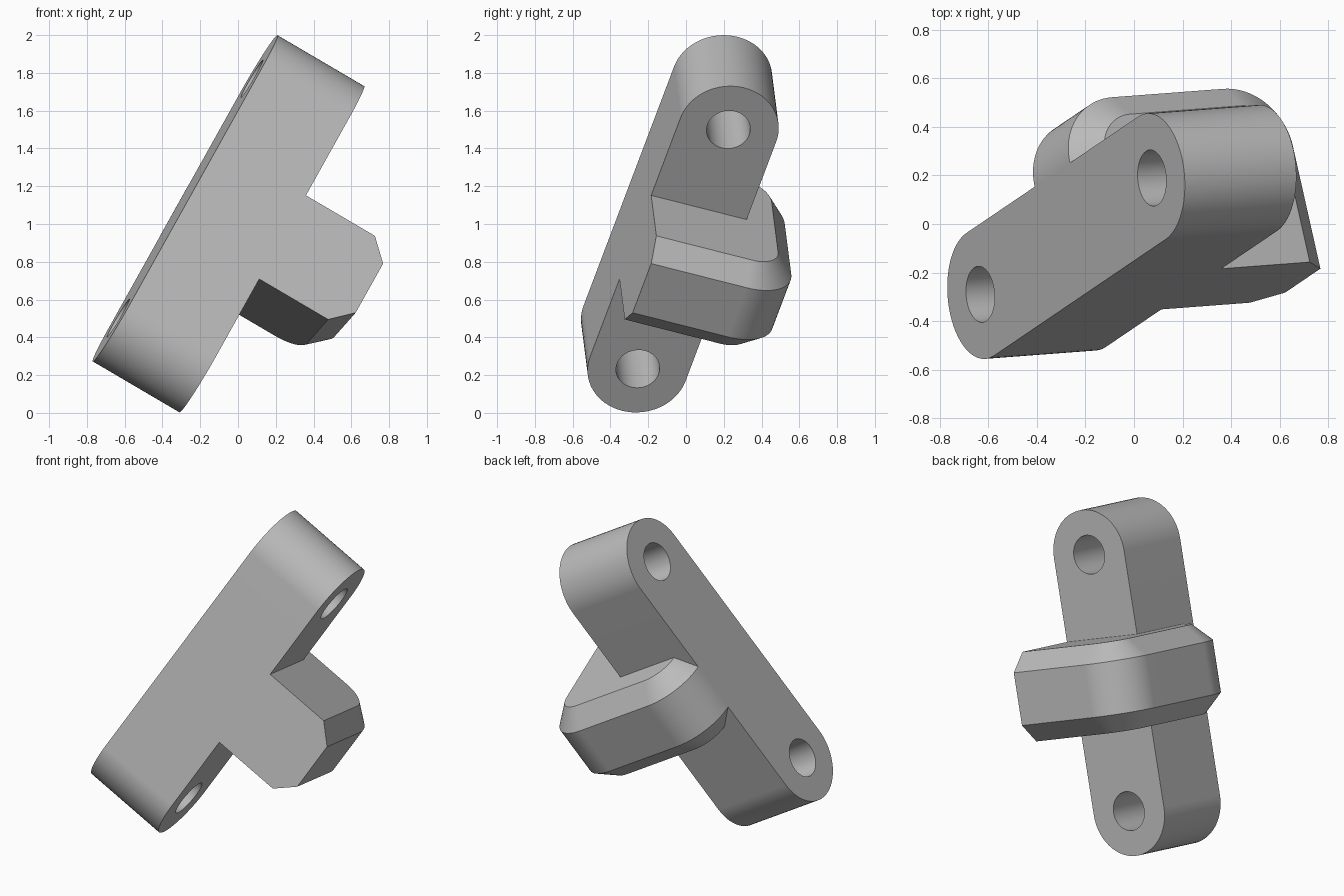
import bpy, bmesh, math
from mathutils import Vector, Matrix

cube = bpy.data.objects.get("Cube")
if cube:
    bpy.data.objects.remove(cube, do_unlink=True)

R = 0.267          # half width of bar, corner radius of the cross block
DEPTH = 4 * R      # full depth of the cross block
THICK = 2 * R      # thickness of the bar
SPAN = 0.764       # hole centre to middle
HOLE = 0.116
CHAMFER = 0.11

grey = bpy.data.materials.new("plain grey")
grey.use_nodes = True
grey.diffuse_color = (0.5, 0.5, 0.5, 1)
grey.node_tree.nodes["Principled BSDF"].inputs["Base Color"].default_value = (0.5, 0.5, 0.5, 1)


def arc(cx, cy, radius, start, end, steps):
    angles = [math.radians(start + (end - start) * i / steps) for i in range(steps + 1)]
    return [(cx + radius * math.cos(a), cy + radius * math.sin(a)) for a in angles]


def loft(name, rings):
    """Solid skinned through matching closed rings, capped at both ends."""
    bm = bmesh.new()
    loops = [[bm.verts.new(p) for p in ring] for ring in rings]
    for low, high in zip(loops, loops[1:]):
        for i in range(len(low)):
            j = (i + 1) % len(low)
            bm.faces.new((low[i], low[j], high[j], high[i]))
    bm.faces.new(loops[0][::-1])
    bm.faces.new(loops[-1])
    bmesh.ops.recalc_face_normals(bm, faces=bm.faces)
    mesh = bpy.data.meshes.new(name)
    bm.to_mesh(mesh)
    bm.free()
    mesh.materials.append(grey)
    obj = bpy.data.objects.new(name, mesh)
    bpy.context.collection.objects.link(obj)
    return obj


def along_x(profile, x0, x1):
    return [[(x, a, b) for a, b in profile] for x in (x0, x1)]


def combine(target, other, operation):
    mod = target.modifiers.new(operation, "BOOLEAN")
    mod.operation = operation
    mod.solver = "EXACT"
    mod.object = other
    bpy.context.view_layer.objects.active = target
    bpy.ops.object.modifier_apply(modifier=mod.name)
    bpy.data.objects.remove(other, do_unlink=True)


# Round-ended bar: local x is thickness, y is length, z is width
stadium = arc(SPAN, 0, R, -90, 90, 32)
stadium = [(y, z) for y, z in stadium] + arc(-SPAN, 0, R, 90, 270, 32)
bar = loft("link_bar", along_x(stadium, 0, THICK))


# Cross block with chamfered rims and two rounded back corners
def block_ring(y, inset):
    r = R - inset
    outline = [(inset, R), (DEPTH - inset, R)]
    outline += arc(DEPTH - R, -R, r, 0, -90, 20) + arc(R, -R, r, -90, -180, 20)
    return [(x, y, z) for x, z in outline]


block = loft("cross_block", [block_ring(-R, CHAMFER), block_ring(CHAMFER - R, 0),
                             block_ring(R - CHAMFER, 0), block_ring(R, CHAMFER)])
combine(bar, block, "UNION")

# Pin holes through both ends
for side in (-1, 1):
    circle = arc(side * SPAN, 0, HOLE, 0, 360, 48)[:-1]
    combine(bar, loft("pin_hole", along_x(circle, -R, THICK + R)), "DIFFERENCE")

# Smooth rounded surfaces, crisp edges
bpy.ops.object.select_all(action="DESELECT")
bar.select_set(True)
bpy.context.view_layer.objects.active = bar
bpy.ops.object.shade_smooth_by_angle(angle=math.radians(25))
weighted = bar.modifiers.new("flat_faces", "WEIGHTED_NORMAL")
weighted.keep_sharp = True

# Tilt the part into its leaning pose
n = Vector((0.86, 0.065, -0.505)).normalized()
u = Vector((0.465, 0.314, 0.828))
u = (u - n * u.dot(n)).normalized()
w = n.cross(u)
pose = Matrix((n, u, w)).transposed().to_4x4()
pose.translation = (-0.28, -0.05, 1.136)
bar.matrix_world = pose
